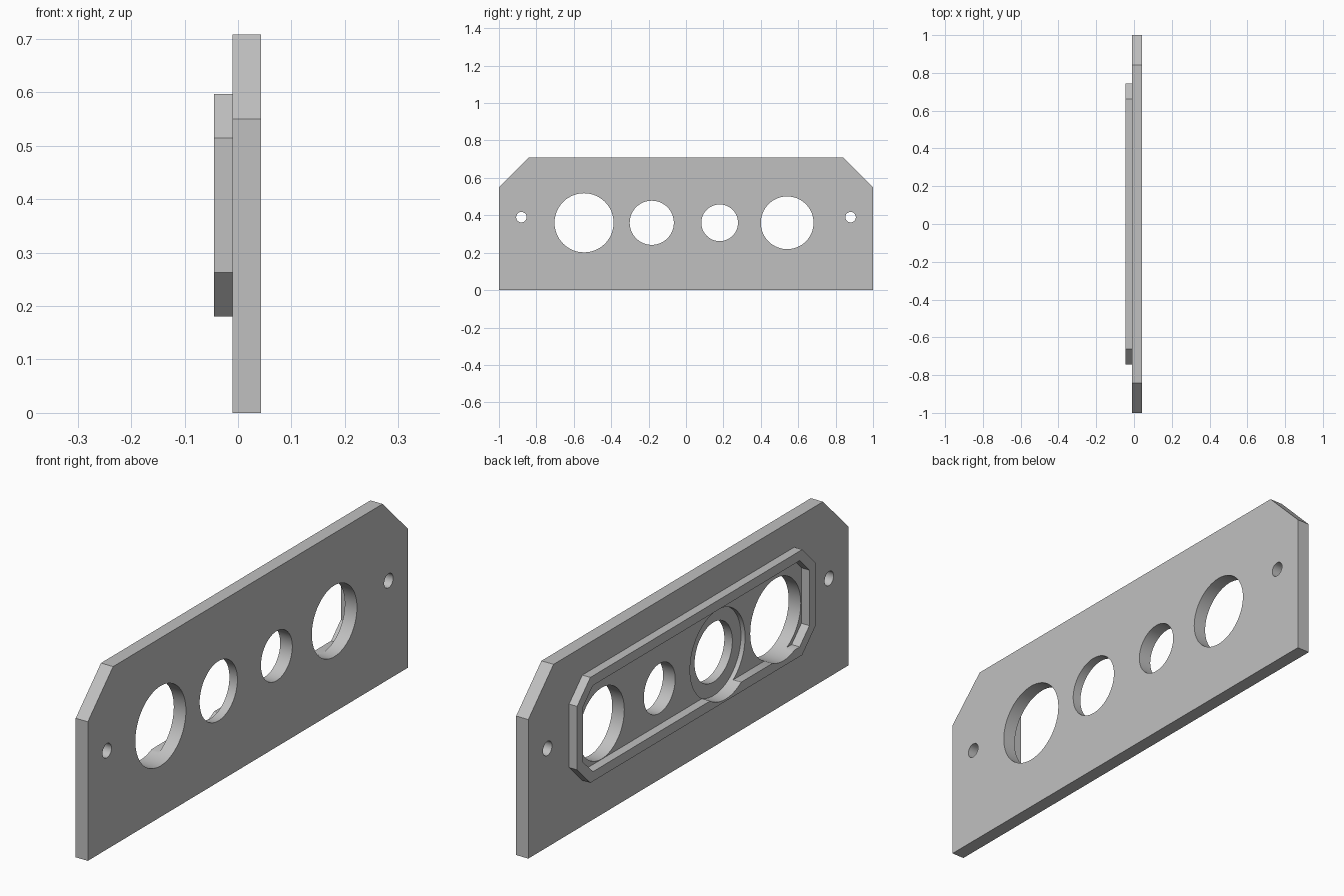
import bpy
import bmesh
import math
from mathutils import Matrix

cube = bpy.data.objects.get("Cube")
if cube:
    bpy.data.objects.remove(cube, do_unlink=True)

grey = bpy.data.materials.new("plain_grey")
grey.use_nodes = True
grey.diffuse_color = (0.53, 0.53, 0.53, 1)
grey.node_tree.nodes["Principled BSDF"].inputs["Base Color"].default_value = grey.diffuse_color

BACK, FACE, FRONT = -0.045, -0.01, 0.043
HOLE_Z = 0.36


def add_object(name, bm):
    bmesh.ops.recalc_face_normals(bm, faces=bm.faces)
    mesh = bpy.data.meshes.new(name)
    bm.to_mesh(mesh)
    bm.free()
    mesh.materials.append(grey)
    ob = bpy.data.objects.new(name, mesh)
    bpy.context.collection.objects.link(ob)
    return ob


def prism(name, outline, x0, x1):
    """Extrude a y-z outline along x."""
    bm = bmesh.new()
    face = bm.faces.new([bm.verts.new((x0, y, z)) for y, z in outline])
    ext = bmesh.ops.extrude_face_region(bm, geom=[face])
    verts = [v for v in ext["geom"] if isinstance(v, bmesh.types.BMVert)]
    bmesh.ops.translate(bm, verts=verts, vec=(x1 - x0, 0, 0))
    return add_object(name, bm)


def cylinder(name, y, z, r, x0, x1):
    bm = bmesh.new()
    place = Matrix.Translation(((x0 + x1) / 2, y, z)) @ Matrix.Rotation(math.pi / 2, 4, "Y")
    bmesh.ops.create_cone(bm, cap_ends=True, segments=64, radius1=r, radius2=r,
                          depth=x1 - x0, matrix=place)
    return add_object(name, bm)


def octagon(y, z0, z1, c):
    return [(-y + c, z0), (y - c, z0), (y, z0 + c), (y, z1 - c),
            (y - c, z1), (-y + c, z1), (-y, z1 - c), (-y, z0 + c)]


def cut(target, cutter):
    mod = target.modifiers.new("cut", "BOOLEAN")
    mod.operation = "DIFFERENCE"
    mod.solver = "EXACT"
    mod.object = cutter
    bpy.context.view_layer.objects.active = target
    bpy.ops.object.modifier_apply(modifier=mod.name)


# Main plate with clipped upper corners
plate = prism("panel_plate", [(-1, 0), (1, 0), (1, 0.55), (0.842, 0.708),
                              (-0.842, 0.708), (-1, 0.55)], FACE, FRONT)

# Raised eight-sided rim on the back
wall = 0.038
rim = prism("raised_rim", octagon(0.745, 0.18, 0.597, 0.083), BACK, FACE)
pocket = prism("rim_pocket_cutter",
               octagon(0.745 - wall, 0.18 + wall, 0.597 - wall, 0.083 - wall * 0.586),
               BACK - 0.1, FACE + 0.1)
cut(rim, pocket)

# Four main bores, a counterbore and two screw holes
cutters = [cylinder("bore_cutter", y, HOLE_Z, r, -0.2, 0.2)
           for y, r in ((-0.545, 0.158), (-0.183, 0.118), (0.18, 0.098), (0.541, 0.141))]
cutters += [cylinder("screw_hole_cutter", s * 0.88, 0.39, 0.028, -0.2, 0.2) for s in (-1, 1)]
cutters.append(cylinder("counterbore_cutter", -0.183, HOLE_Z, 0.172, -0.2, FACE + 0.018))

for part in (plate, rim):
    for cutter in cutters:
        cut(part, cutter)

for cutter in cutters + [pocket]:
    bpy.data.objects.remove(cutter, do_unlink=True)

# Smooth bores, crisp edges
bpy.ops.object.select_all(action="DESELECT")
for part in (plate, rim):
    part.select_set(True)
bpy.context.view_layer.objects.active = plate
bpy.ops.object.shade_smooth_by_angle(angle=math.radians(30))
